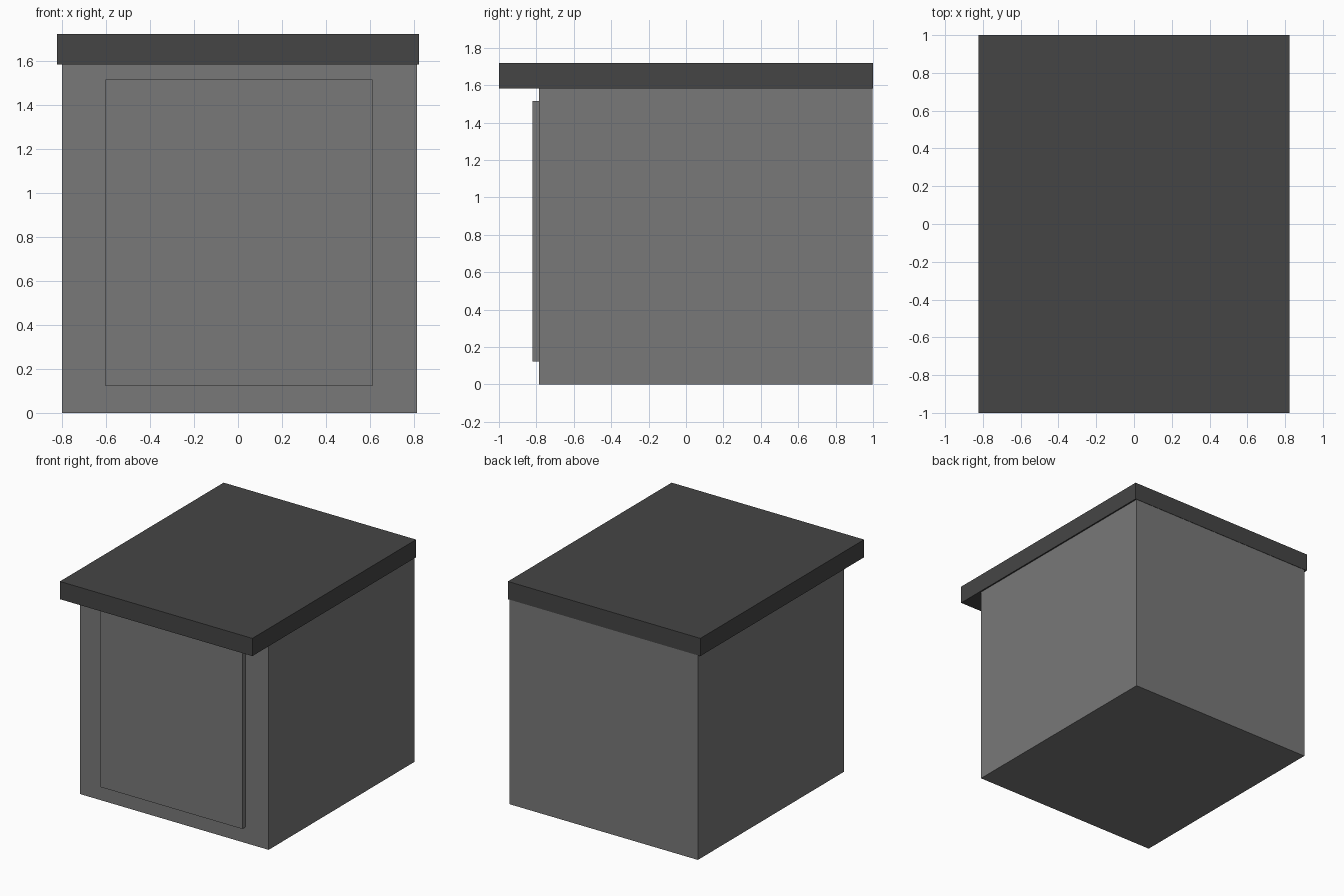
import bpy
import bmesh

if "Cube" in bpy.data.objects:
    bpy.data.objects.remove(bpy.data.objects["Cube"])


def material(name, value):
    m = bpy.data.materials.new(name)
    m.diffuse_color = (value, value, value, 1.0)
    m.use_nodes = True
    m.node_tree.nodes["Principled BSDF"].inputs["Base Color"].default_value = m.diffuse_color
    return m


def box(name, lo, hi, mat, mid_loop=False):
    """Axis-aligned box between two corners, optionally with a loop at half height."""
    bm = bmesh.new()
    bmesh.ops.create_cube(bm, size=1.0)
    for v in bm.verts:
        v.co = [lo[i] + (v.co[i] + 0.5) * (hi[i] - lo[i]) for i in range(3)]
    if mid_loop:
        bmesh.ops.bisect_plane(
            bm, geom=bm.verts[:] + bm.edges[:] + bm.faces[:],
            plane_co=(0, 0, (lo[2] + hi[2]) / 2), plane_no=(0, 0, 1))
    me = bpy.data.meshes.new(name)
    bm.to_mesh(me)
    bm.free()
    me.materials.append(mat)
    ob = bpy.data.objects.new(name, me)
    bpy.context.collection.objects.link(ob)
    return ob


grey = material("mid grey", 0.19)
dark = material("dark grey", 0.06)

# Main body
box("body", (-0.80, -0.785, 0.0), (0.812, 0.997, 1.585), grey)

# Raised panel on the front
box("front_panel", (-0.602, -0.822, 0.122), (0.612, -0.785, 1.515), grey)

# Roof slab overhanging the front
box("roof", (-0.823, -1.0, 1.583), (0.823, 1.0, 1.72), dark, mid_loop=True)
